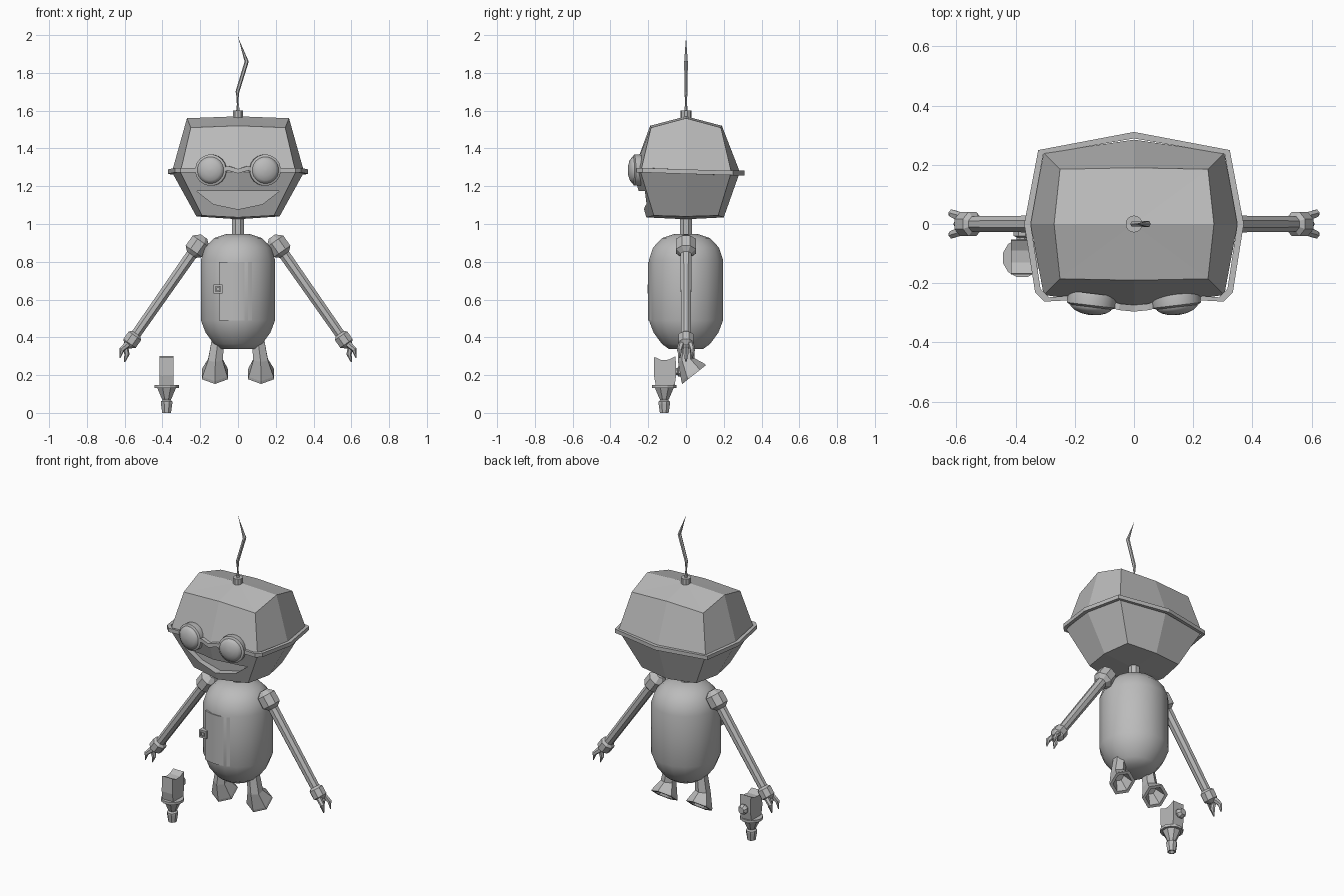
import bpy, bmesh, math
from mathutils import Vector

if "Cube" in bpy.data.objects:
    bpy.data.objects.remove(bpy.data.objects["Cube"], do_unlink=True)

GREY = (0.5, 0.5, 0.5, 1)
metal = bpy.data.materials.new("grey_metal")
metal.use_nodes = True
metal.diffuse_color = GREY
metal.node_tree.nodes["Principled BSDF"].inputs["Base Color"].default_value = GREY


def make(name, verts, faces, smooth=None):
    """Mesh object from vertices and faces, with outward normals."""
    mesh = bpy.data.meshes.new(name)
    mesh.from_pydata([tuple(v) for v in verts], [], faces)
    bm = bmesh.new()
    bm.from_mesh(mesh)
    bmesh.ops.recalc_face_normals(bm, faces=bm.faces)
    bm.to_mesh(mesh)
    bm.free()
    obj = bpy.data.objects.new(name, mesh)
    bpy.context.collection.objects.link(obj)
    mesh.materials.append(metal)
    if smooth:
        bpy.ops.object.select_all(action='DESELECT')
        obj.select_set(True)
        bpy.context.view_layer.objects.active = obj
        bpy.ops.object.shade_smooth_by_angle(angle=math.radians(smooth))
    return obj


def loft(name, rings, smooth=None, closed=False):
    """Skin a list of equal rings; cap the ends or join them in a loop."""
    n, m = len(rings[0]), len(rings)
    faces = []
    for i in range(m if closed else m - 1):
        a, b = i * n, (i + 1) % m * n
        faces += [(a + j, a + (j + 1) % n, b + (j + 1) % n, b + j) for j in range(n)]
    if not closed:
        faces += [tuple(range(n)), tuple(range((m - 1) * n, m * n))]
    return make(name, [v for r in rings for v in r], faces, smooth)


def tube(name, path, radii, sides=8, axes=None, smooth=None):
    """Round section swept along a path with changing radius."""
    pts = [Vector(p) for p in path]
    rings = []
    for i, (p, r) in enumerate(zip(pts, radii)):
        ax = Vector(axes[i]) if axes else pts[min(i + 1, len(pts) - 1)] - pts[max(i - 1, 0)]
        q = ax.to_track_quat('Z', 'Y')
        rings.append([p + q @ Vector((r * math.cos(t), r * math.sin(t), 0))
                      for t in [math.tau * (k + .5) / sides for k in range(sides)]])
    return loft(name, rings, smooth)


def lathe(name, centre, axis, profile, sides, smooth=None):
    """Profile of (radius, distance) pairs turned about an axis."""
    c, a = Vector(centre), Vector(axis).normalized()
    return tube(name, [c + a * d for r, d in profile], [r for r, d in profile],
                sides, [a] * len(profile), smooth)


def ball(name, centre, axis, r):
    prof = [(r * math.sin(t), -r * math.cos(t)) for t in (0.35, 1.05, 2.09, 2.79)]
    return lathe(name, centre, axis, prof, 8)


def prism(name, outline, back, front):
    """Front outline of (x, z) pairs between two depth functions."""
    return loft(name, [[(x, f(x, z), z) for x, z in outline] for f in (back, front)])


def octagon(x, y_front, y_back, x_side, y_corner, z_corner, z_side, z_mid):
    return [(0, -y_front, z_mid), (x, -y_corner, z_corner), (x_side, 0, z_side),
            (x, y_corner, z_corner), (0, y_back, z_mid), (-x, y_corner, z_corner),
            (-x_side, 0, z_side), (-x, -y_corner, z_corner)]


# Head: stacked octagons with peaked top and bottom
rings = [octagon(.19, .21, .20, .22, .17, 1.045, 1.04, 1.035),
         octagon(.305, .28, .285, .35, .24, 1.275, 1.275, 1.275),
         octagon(.25, .19, .19, .27, .185, 1.51, 1.56, 1.52)]
verts = [v for r in rings for v in r] + [(0, 0, 1.025), (0, 0, 1.57)]
faces = []
for j in range(8):
    k = (j + 1) % 8
    faces += [(j, k, 8 + k, 8 + j), (8 + j, 8 + k, 16 + k, 16 + j),
              (k, j, 24), (16 + j, 16 + k, 25)]
head = make("head", verts, faces)

# Grinning mouth cut into the lower face
smile = [(-.22, 1.175), (-.13, 1.105), (0, 1.078), (.13, 1.105), (.22, 1.175)]
cutter = prism("mouth_cutter", smile,
               lambda x, z: -.165 - (z - 1.04) * .33 + abs(x) * .15, lambda x, z: -.5)
cutter.hide_render = True
cut = head.modifiers.new("mouth", 'BOOLEAN')
cut.object, cut.operation, cut.solver = cutter, 'DIFFERENCE', 'EXACT'
bpy.context.view_layer.objects.active = head
bpy.ops.object.modifier_apply(modifier="mouth")
bpy.data.objects.remove(cutter, do_unlink=True)

# Goggle strap around the head
half = [(0, -.285, 1.28), (.05, -.28, 1.295), (.1, -.265, 1.28), (.22, -.25, 1.285),
        (.295, -.255, 1.285), (.325, -.225, 1.285), (.36, 0, 1.277), (.315, .243, 1.27)]
loop = half + [(0, .3, 1.27)] + [(-x, y, z) for x, y, z in half[:0:-1]]
strap = []
for x, y, z in loop:
    out = Vector((x, y, 0)).normalized() * .011
    strap.append([(x + s * out.x, y + s * out.y, z + h)
                  for s, h in ((-1, -.012), (1, -.012), (1, .012), (-1, .012))])
loft("goggle_strap", strap, closed=True)

# Neck, antenna socket and bent antenna
lathe("neck", (0, 0, .92), (0, 0, 1), [(.034, 0), (.034, .13)], 8)
lathe("antenna_socket", (0, 0, 1.56), (0, 0, 1), [(.029, 0), (.029, .04)], 10)
tube("antenna", [(0, 0, 1.59), (-.003, 0, 1.7), (.046, 0, 1.86), (0, 0, 1.99)],
     [.011, .01, .011, .001], 6)

# Body: rounded capsule
lathe("body", (0, 0, 0), (0, 0, 1),
      [(.09, .337), (.13, .365), (.175, .425), (.2, .49), (.2, .65), (.2, .81),
       (.178, .875), (.13, .925), (.06, .948)], 16, 50)

# Belly door, curved and slightly ajar on its right edge
door = []
for i in range(7):
    a = math.radians(-29 + i * 58 / 6)
    r = .209 - .007 * i / 3 + .006
    door.append([(q * math.sin(a), -q * math.cos(a), z)
                 for q, z in ((.185, .49), (r - .006, .49), (r - .006, .8), (.185, .8))])
loft("belly_door", door, 40)

# Door latch: a square frame round a small button
square = [(-1, -1), (1, -1), (1, 1), (-1, 1)]
frame = [[(-.106 + sx * w, y, .655 + sz * w)
          for w, y in ((.024, -.17), (.024, -.203), (.013, -.203), (.013, -.17))]
         for sx, sz in square]
loft("latch_frame", frame, closed=True)
prism("latch_button", [(-.106 + sx * .009, .655 + sz * .009) for sx, sz in square],
      lambda x, z: -.17, lambda x, z: -.2)

for s, side in ((1, "left"), (-1, "right")):
    # Goggle: rim and domed lens
    face = (s * .12, -1, 0)
    lathe(side + "_goggle_rim", (s * .14, -.235, 1.285), face,
          [(.08, 0), (.083, .012), (.083, .04), (.072, .046)], 20, 35)
    lathe(side + "_goggle_lens", (s * .14, -.235, 1.285), face,
          [(.073, .03), (.07, .05), (.054, .062), (.03, .07), (.006, .073)], 20, 50)

    # Arm with shoulder and wrist joints
    shoulder, wrist = Vector((s * .215, 0, .882)), Vector((s * .56, 0, .388))
    along = wrist - shoulder
    ball(side + "_shoulder", shoulder, along, .066)
    tube(side + "_arm", [shoulder, wrist], [.032, .028])
    ball(side + "_wrist", wrist, along, .05)

    # Three-fingered claw
    tips = [((.595, 0, .345), (.588, 0, .31), (.6, 0, .27))]
    tips += [((.59, y * .7, .36), (.615, y, .335), (.625, y * .9, .29)) for y in (-.036, .036)]
    for i, tip in enumerate(tips):
        path = [wrist] + [(s * x, y, z) for x, y, z in tip]
        tube(f"{side}_finger_{i + 1}", path, [.016, .017, .014, .003], 6)

    # Leg flaring into a hollow, backward-tilted foot
    down, mid, tilt = (0, 0, -1), (0, .2, -1), (0, .62, -.78)
    tube(side + "_leg",
         [(s * .105, 0, .39), (s * .12, .002, .28), (s * .122, .035, .215),
          (s * .122, .043, .203), (s * .122, .043, .203), (s * .12, .01, .26)],
         [.038, .045, .076, .08, .06, .03], 6, [down, mid, tilt, tilt, tilt, tilt])

# Loose gadget: nozzle, collar, block and knob
gx, gy = -.378, -.115
lathe("gadget_nozzle", (gx, gy, 0), (0, 0, 1),
      [(.012, .025), (.018, 0), (.025, 0), (.033, .05), (.033, .06), (.023, .068),
       (.03, .08), (.055, .135)], 8)
lathe("gadget_collar", (gx, gy, .132), (0, 0, 1), [(.067, 0), (.067, .016)], 12)
side_shape = [(-.16, .145), (-.06, .145), (-.052, .2), (-.055, .3), (-.09, .282),
              (-.13, .279), (-.168, .297), (-.17, .2)]
loft("gadget_block", [[(gx + d, y, z) for y, z in side_shape] for d in (-.037, .037)])
lathe("gadget_knob", (gx, -.06, .22), (0, 1, 0),
      [(.02, 0), (.02, .015), (.031, .02), (.031, .035), (.02, .05)], 8)
